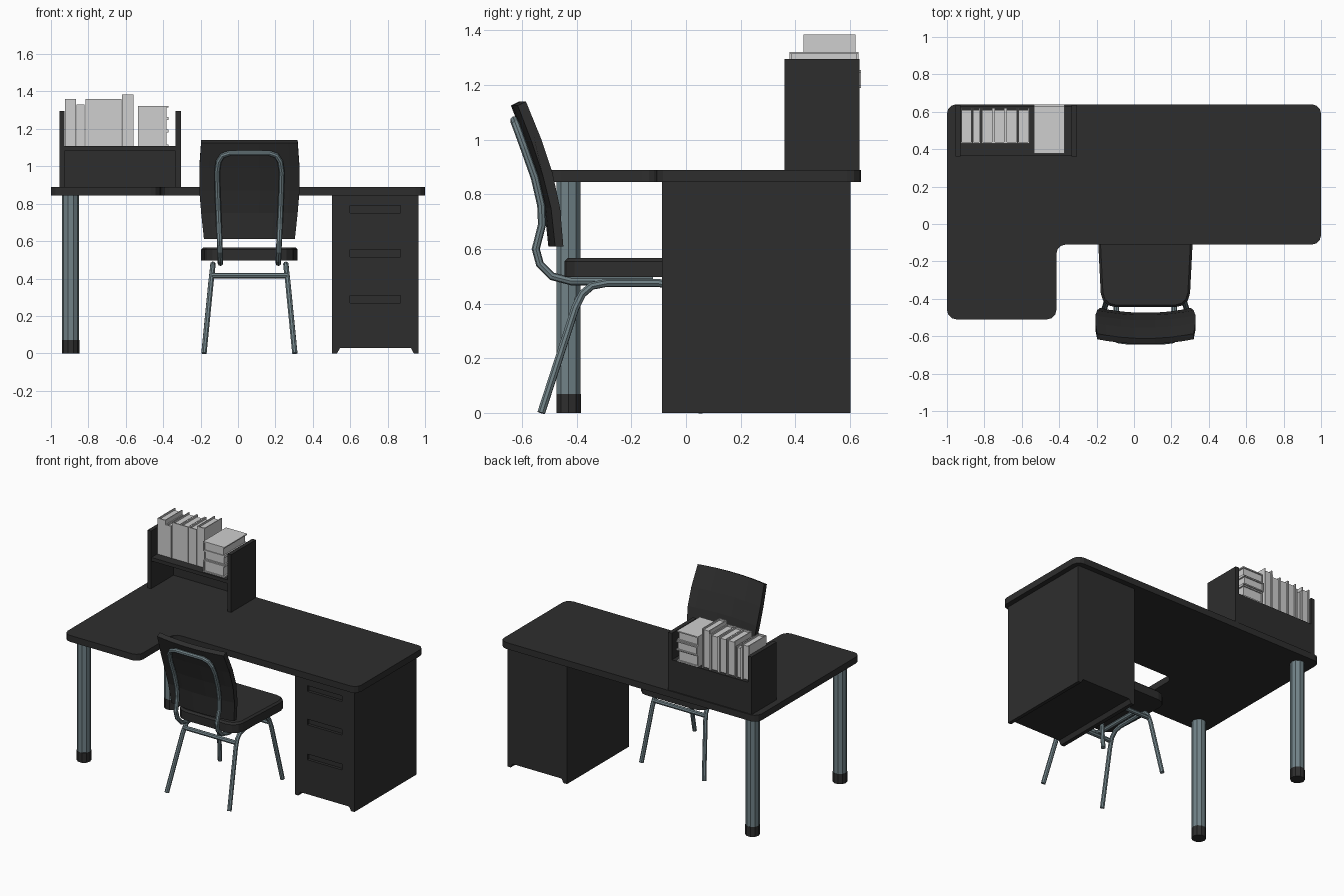
import bpy, bmesh, math
from mathutils import Vector

if "Cube" in bpy.data.objects:
    bpy.data.objects.remove(bpy.data.objects["Cube"])


def material(name, rgb):
    m = bpy.data.materials.new(name)
    m.diffuse_color = (*rgb, 1)
    m.use_nodes = True
    m.node_tree.nodes["Principled BSDF"].inputs["Base Color"].default_value = m.diffuse_color
    return m


CHARCOAL = material("charcoal", (0.027, 0.027, 0.027))
STEEL = material("blue grey steel", (0.165, 0.225, 0.245))
PAPER = material("pale grey", (0.62, 0.62, 0.62))


def finish(name, bm, mat):
    bmesh.ops.recalc_face_normals(bm, faces=bm.faces)
    me = bpy.data.meshes.new(name)
    bm.to_mesh(me)
    bm.free()
    me.materials.append(mat)
    ob = bpy.data.objects.new(name, me)
    bpy.context.collection.objects.link(ob)
    return ob


def add_box(bm, x0, x1, y0, y1, z0, z1):
    vs = bmesh.ops.create_cube(bm, size=1)["verts"]
    for v in vs:
        v.co = Vector((x1 if v.co.x > 0 else x0, y1 if v.co.y > 0 else y0, z1 if v.co.z > 0 else z0))


def box(name, mat, *dims):
    bm = bmesh.new()
    add_box(bm, *dims)
    return finish(name, bm, mat)


def prism(points, vec):
    """Closed outline extruded along vec, as a bmesh."""
    bm = bmesh.new()
    face = bm.faces.new([bm.verts.new(p) for p in points])
    ext = bmesh.ops.extrude_face_region(bm, geom=[face])["geom"]
    for v in ext:
        if isinstance(v, bmesh.types.BMVert):
            v.co += Vector(vec)
    return bm


def round_uprights(bm, radius, segs):
    edges = [e for e in bm.edges if abs(e.verts[0].co.z - e.verts[1].co.z) > 0.01]
    bmesh.ops.bevel(bm, geom=edges, offset=radius, segments=segs, profile=0.5, affect='EDGES')


def loft(name, rings, mat):
    bm = bmesh.new()
    vr = [[bm.verts.new(p) for p in r] for r in rings]
    n = len(vr[0])
    for a, b in zip(vr, vr[1:]):
        for i in range(n):
            bm.faces.new((a[i], a[(i + 1) % n], b[(i + 1) % n], b[i]))
    bm.faces.new(vr[0])
    bm.faces.new(vr[-1][::-1])
    return finish(name, bm, mat)


def tube(name, points, radius=0.015):
    """Eight-sided bent pipe along a path."""
    cu = bpy.data.curves.new(name, 'CURVE')
    cu.dimensions = '3D'
    cu.bevel_depth, cu.bevel_resolution, cu.use_fill_caps = radius, 2, True
    sp = cu.splines.new('POLY')
    sp.points.add(len(points) - 1)
    for p, co in zip(sp.points, points):
        p.co = (*co, 1)
    tmp = bpy.data.objects.new(name + "_path", cu)
    bpy.context.collection.objects.link(tmp)
    me = bpy.data.meshes.new_from_object(tmp.evaluated_get(bpy.context.evaluated_depsgraph_get()))
    bpy.data.objects.remove(tmp)
    me.materials.clear()
    me.materials.append(STEEL)
    for f in me.polygons:
        f.use_smooth = False
    ob = bpy.data.objects.new(name, me)
    bpy.context.collection.objects.link(ob)
    return ob


# L-shaped desk top
L = [(-1, -0.51), (-0.415, -0.51), (-0.415, -0.11), (1, -0.11), (1, 0.64), (-1, 0.64)]
bm = prism([(x, y, 0.845) for x, y in L], (0, 0, 0.045))
round_uprights(bm, 0.05, 3)
finish("desk_top", bm, CHARCOAL)

# Desk legs with dark feet
for tag, y in (("front", -0.43), ("back", 0.54)):
    for part, r, z0, z1, mat in (("leg", 0.046, 0.07, 0.846, STEEL), ("foot", 0.047, 0, 0.07, CHARCOAL)):
        ring = [(-0.895 + r * math.cos(a), y + r * math.sin(a), z0)
                for a in (math.tau * i / 10 for i in range(10))]
        finish(f"{tag}_desk_{part}", prism(ring, (0, 0, z1 - z0)), mat)

# Drawer cabinet with notched base
P = [(0.503, 0), (0.53, 0), (0.545, 0.028), (0.925, 0.028), (0.94, 0), (0.965, 0), (0.965, 0.846), (0.503, 0.846)]
cabinet = finish("drawer_cabinet", prism([(x, -0.088, z) for x, z in P], (0, 0.69, 0)), CHARCOAL)

# Recessed drawer pulls
bm = bmesh.new()
for z in (0.77, 0.535, 0.29):
    add_box(bm, 0.60, 0.87, -0.12, -0.068, z - 0.02, z + 0.02)
cutter = finish("pull_cutter", bm, CHARCOAL)
mod = cabinet.modifiers.new("pulls", 'BOOLEAN')
mod.operation, mod.object, mod.solver = 'DIFFERENCE', cutter, 'EXACT'
bpy.context.view_layer.objects.active = cabinet
bpy.ops.object.modifier_apply(modifier=mod.name)
bpy.data.objects.remove(cutter)

# Shelf unit on the desk
box("shelf_left_side", CHARCOAL, -0.955, -0.928, 0.36, 0.635, 0.89, 1.295)
box("shelf_right_side", CHARCOAL, -0.334, -0.306, 0.36, 0.635, 0.89, 1.295)
box("shelf_board", CHARCOAL, -0.928, -0.334, 0.365, 0.63, 1.083, 1.108)
box("shelf_back", CHARCOAL, -0.928, -0.334, 0.61, 0.632, 0.89, 1.108)

# Upright books: two covers, a spine facing front, recessed pages
for i, (x0, x1, z1) in enumerate([(-0.926, -0.866, 1.36), (-0.864, -0.822, 1.33), (-0.815, -0.752, 1.36),
                                  (-0.750, -0.688, 1.36), (-0.686, -0.622, 1.36), (-0.620, -0.56, 1.385)]):
    bm = bmesh.new()
    add_box(bm, x0, x0 + 0.006, 0.435, 0.62, 1.108, z1)
    add_box(bm, x1 - 0.006, x1, 0.435, 0.62, 1.108, z1)
    add_box(bm, x0, x1, 0.43, 0.438, 1.108, z1)
    add_box(bm, x0 + 0.005, x1 - 0.005, 0.437, 0.61, 1.112, z1 - 0.012)
    finish(f"upright_book_{i + 1}", bm, PAPER)

# Stacked books, spines to the left
for i, (z0, z1, y0, y1) in enumerate([(1.108, 1.19, 0.378, 0.63), (1.19, 1.255, 0.385, 0.64),
                                      (1.255, 1.322, 0.378, 0.632)]):
    bm = bmesh.new()
    add_box(bm, -0.535, -0.371, y0, y1, z0, z0 + 0.008)
    add_box(bm, -0.535, -0.371, y0, y1, z1 - 0.008, z1)
    add_box(bm, -0.535, -0.527, y0, y1, z0, z1)
    add_box(bm, -0.528, -0.381, y0 + 0.006, y1 - 0.008, z0 + 0.007, z1 - 0.007)
    finish(f"stacked_book_{i + 1}", bm, PAPER)

# Chair, centred on CX
CX = 0.061

# Backrest: side profile swept across, bowed forward at the ends
PROFILE = [(-0.612, 1.14, 0.258), (-0.555, 1.0, 0.268), (-0.515, 0.88, 0.268), (-0.487, 0.75, 0.258),
           (-0.475, 0.61, 0.243), (-0.505, 0.61, 0.243), (-0.520, 0.75, 0.258), (-0.550, 0.87, 0.268),
           (-0.590, 0.99, 0.268), (-0.642, 1.125, 0.258)]
rings = [[(CX + u * w, y + 0.026 * u * u, z) for y, z, w in PROFILE]
         for u in (-1, -0.8, -0.5, -0.2, 0.2, 0.5, 0.8, 1)]
loft("chair_backrest", rings, CHARCOAL)

# Seat cushion with rounded corners
S = [(-0.235, -0.445), (0.235, -0.445), (0.262, 0.09), (-0.262, 0.09)]
bm = prism([(CX + x, y, 0.497) for x, y in S], (0, 0, 0.07))
round_uprights(bm, 0.075, 3)
rim = [e for e in bm.edges if all(v.co.z > 0.56 for v in e.verts)]
bmesh.ops.bevel(bm, geom=rim, offset=0.012, segments=1, affect='EDGES')
finish("chair_seat", bm, CHARCOAL)

# Side frames: rear leg, rail and front leg in one bent tube
for s, tag in ((-1, "left"), (1, "right")):
    path = [(0.243, -0.53, 0), (0.205, -0.405, 0.385), (0.199, -0.38, 0.435), (0.196, -0.345, 0.465),
            (0.195, -0.29, 0.476), (0.195, -0.10, 0.476), (0.196, -0.05, 0.465), (0.199, -0.025, 0.435),
            (0.205, -0.01, 0.385), (0.243, 0.06, 0)]
    tube(f"chair_{tag}_leg_frame", [(CX + s * x, y, z) for x, y, z in path])

# Cross bars
for tag, y, z in (("rear", -0.395, 0.415), ("front", -0.018, 0.415)):
    tube(f"chair_{tag}_cross_bar", [(CX - 0.2, y, z), (CX + 0.2, y, z)])

# Back support hoop
half = [(0.155, -0.12, 0.482), (0.155, -0.42, 0.482), (0.155, -0.49, 0.500), (0.157, -0.535, 0.545),
        (0.159, -0.55, 0.60), (0.163, -0.527, 0.69), (0.166, -0.53, 0.76), (0.170, -0.553, 0.86),
        (0.173, -0.592, 0.97), (0.165, -0.612, 1.025), (0.145, -0.624, 1.057), (0.105, -0.629, 1.071)]
hoop = [(CX - x, y, z) for x, y, z in half] + [(CX + x, y, z) for x, y, z in reversed(half)]
tube("chair_back_hoop", hoop)
